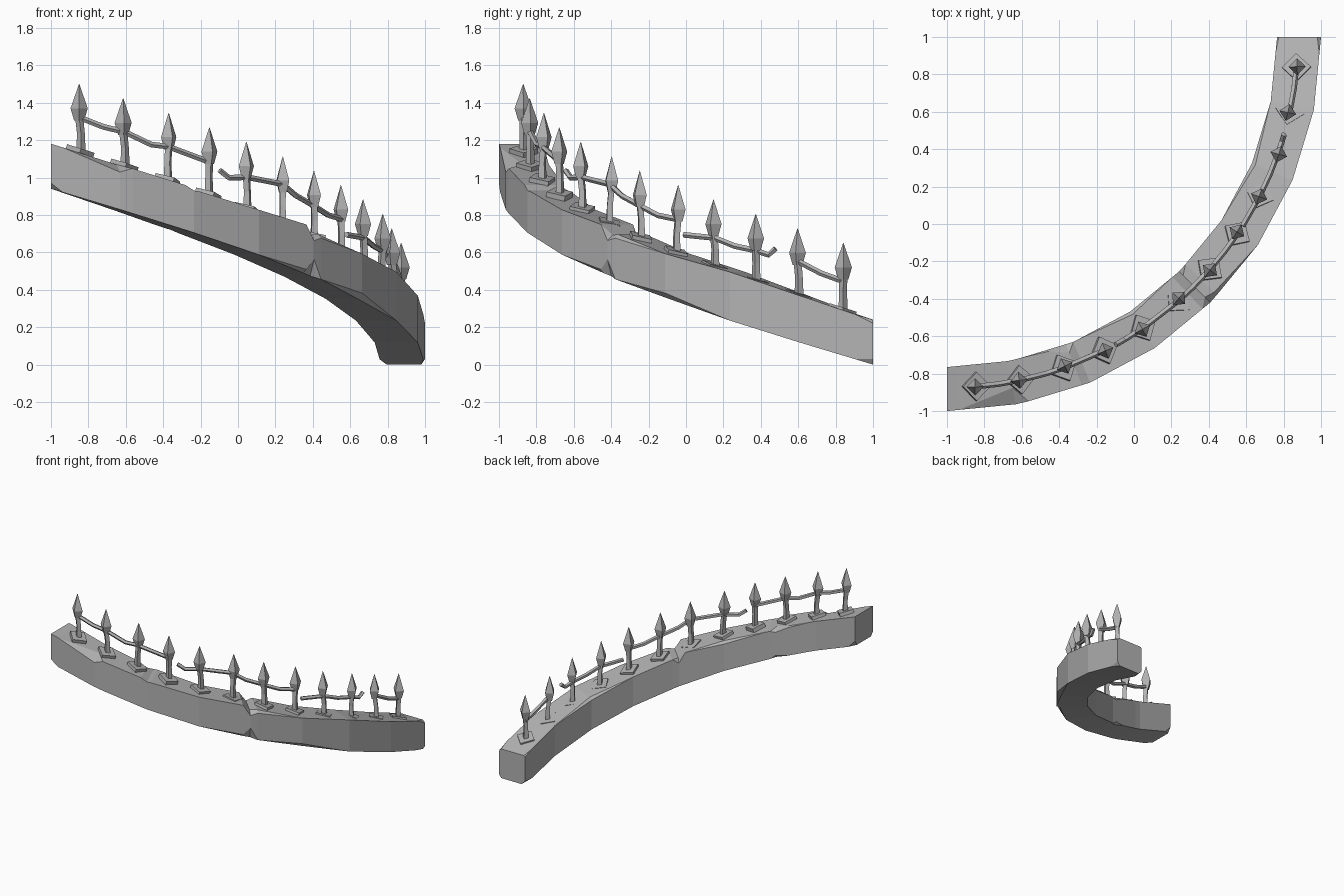
import bpy, bmesh, math, random
from mathutils import Vector, Matrix

random.seed(4)
cube = bpy.data.objects.get("Cube")
if cube:
    bpy.data.objects.remove(cube)

stone = bpy.data.materials.new("grey_stone")
stone.use_nodes = True
grey = (0.45, 0.45, 0.45, 1)
stone.diffuse_color = grey
stone.node_tree.nodes["Principled BSDF"].inputs["Base Color"].default_value = grey

CENTRE = Vector((-1, 1, 0))
RISE, DEPTH, SEGMENTS, POSTS = 0.94, 0.24, 8, 12
OUTER, INNER, MIDDLE = 2.0, 1.765, 1.875


def arc(angle, radius, z):
    return CENTRE + Vector((radius * math.cos(angle), radius * math.sin(angle), z))


def finish(name, bm):
    bmesh.ops.remove_doubles(bm, verts=bm.verts, dist=0.0005)
    bmesh.ops.recalc_face_normals(bm, faces=bm.faces)
    mesh = bpy.data.meshes.new(name)
    bm.to_mesh(mesh)
    bm.free()
    mesh.materials.append(stone)
    obj = bpy.data.objects.new(name, mesh)
    bpy.context.collection.objects.link(obj)
    return obj


def loft(bm, rings):
    rows = [[bm.verts.new(p) for p in ring] for ring in rings]
    n = len(rows[0])
    for a, b in zip(rows, rows[1:]):
        for i in range(n):
            j = (i + 1) % n
            bm.faces.new((a[i], a[j], b[j], b[i]))
    bm.faces.new(rows[0][::-1])
    bm.faces.new(rows[-1])


# Curved sloping wall: straight chords along a helix, with chipped corners
def wall_point(t, radius):
    s = min(int(t * SEGMENTS), SEGMENTS - 1)
    ends = [arc(-math.pi / 2 * (1 - k / SEGMENTS), radius, RISE * (1 - k / SEGMENTS))
            for k in (s, s + 1)]
    return ends[0].lerp(ends[1], t * SEGMENTS - s)


def wall_ring(t, lift=0, **chips):
    ring = []
    # name, radius, is top, inward direction, whether the side cut comes first
    for name, radius, top, inward, side_first in (
            ("ob", OUTER, 0, -1, False), ("ot", OUTER, 1, -1, True),
            ("it", INNER, 1, 1, False), ("ib", INNER, 0, 1, True)):
        inset, drop = chips.get(name, (0, 0))
        z = Vector((0, 0, top * (DEPTH + lift)))
        side = wall_point(t, radius) + z + Vector((0, 0, -drop if top else drop))
        flat = wall_point(t, radius + inward * inset) + z
        ring += [side, flat] if side_first else [flat, side]
    return ring


wall = bmesh.new()
loft(wall, [
    wall_ring(0, ob=(0.03, 0.03), ib=(0.03, 0.04)),
    wall_ring(0.02),
    wall_ring(0.118, ot=(0.09, 0.04)),
    wall_ring(0.14),
    wall_ring(0.2, it=(0.01, 0.01)),
    wall_ring(0.235, it=(0.05, 0.03), ib=(0.02, 0.02)),
    wall_ring(0.25, lift=-0.015),
    wall_ring(0.26, lift=-0.01),
    wall_ring(0.375, it=(0.02, 0.02)),
    wall_ring(0.48, lift=0.02, ob=(0.02, 0.02)),
    wall_ring(0.497, lift=-0.02, ot=(0.04, 0.03), ob=(0.03, 0.09), it=(0.03, 0.03)),
    wall_ring(0.515, ot=(0.02, 0.02)),
    wall_ring(0.625, ob=(0.03, 0.03)),
    wall_ring(0.75, lift=0.02, it=(0.02, 0.02)),
    wall_ring(0.875, lift=0.01),
    wall_ring(0.97),
    wall_ring(1, ot=(0.02, 0.02), ob=(0.02, 0.03), it=(0.01, 0.01), ib=(0.03, 0.03)),
])
finish("curved_wall", wall)


# Frame of the fence: position and heading at a fractional post number
def fence_angle(i):
    return math.radians(-85.1 + 80.2 * i / (POSTS - 1))


def tip_height(i):
    return 1.5 - 0.85 * i / (POSTS - 1)


def square_ring(half_diagonal, z, shift=(0, 0)):
    return [Vector((half_diagonal * math.cos(k * math.pi / 2) + shift[0],
                    half_diagonal * math.sin(k * math.pi / 2) + shift[1], z))
            for k in range(4)]


# Posts with spear heads, each on a tilted square plate
pitch = math.atan(RISE / (MIDDLE * math.pi / 2))
for i in range(POSTS):
    angle = fence_angle(i)
    base = arc(angle, MIDDLE, tip_height(i) - 0.345) - Vector((0, 0, 1))
    base.z += 1
    heading = Matrix.Rotation(angle + math.pi / 2 + random.uniform(-0.15, 0.15), 4, "Z")
    base.z -= CENTRE.z

    plate = bmesh.new()
    loft(plate, [square_ring(0.077, -0.032), square_ring(0.077, 0)])
    plate.transform(Matrix.Translation(base) @ heading @ Matrix.Rotation(pitch, 4, "Y"))
    finish(f"base_plate_{i + 1}", plate)

    lean = (random.uniform(-0.012, 0.012), random.uniform(-0.01, 0.01))
    post = bmesh.new()
    loft(post, [square_ring(0.025, -0.015), square_ring(0.021, 0.08),
                square_ring(0.022, 0.17, lean)])
    post.transform(Matrix.Translation(base) @ heading)
    finish(f"post_{i + 1}", post)

    head = bmesh.new()
    loft(head, [square_ring(0.027, 0.15, lean), square_ring(0.046, 0.215, lean),
                square_ring(0.001, 0.345, lean)])
    head.transform(Matrix.Translation(base) @ heading)
    finish(f"spear_head_{i + 1}", head)


# Bent rails: (post number, distance below the spear tips)
RAILS = {
    "upper_rail": [(-0.1, 0.18), (0.5, 0.19), (1, 0.18), (1.6, 0.2), (2, 0.18), (3.05, 0.185)],
    "long_broken_rail": [(3.27, 0.21), (3.5, 0.23), (4, 0.19), (5, 0.15), (5.4, 0.18),
                         (6, 0.19), (6.5, 0.2), (7.05, 0.18)],
    "short_broken_rail": [(7.2, 0.25), (8, 0.205), (8.5, 0.21), (9, 0.195),
                          (9.3, 0.195), (9.46, 0.15)],
    "lower_rail": [(9.95, 0.175), (10.5, 0.2), (11.05, 0.205)],
}
for name, path in RAILS.items():
    points = [arc(fence_angle(i), MIDDLE, tip_height(i) - drop) for i, drop in path]
    rail = bmesh.new()
    rings = []
    for k, p in enumerate(points):
        along = (points[min(k + 1, len(points) - 1)] - points[max(k - 1, 0)]).normalized()
        side = along.cross(Vector((0, 0, 1))).normalized()
        up = side.cross(along)
        rings.append([p + 0.016 * (side * math.cos(a) + up * math.sin(a))
                      for a in (math.tau * n / 5 for n in range(5))])
    loft(rail, rings)
    finish(name, rail)
